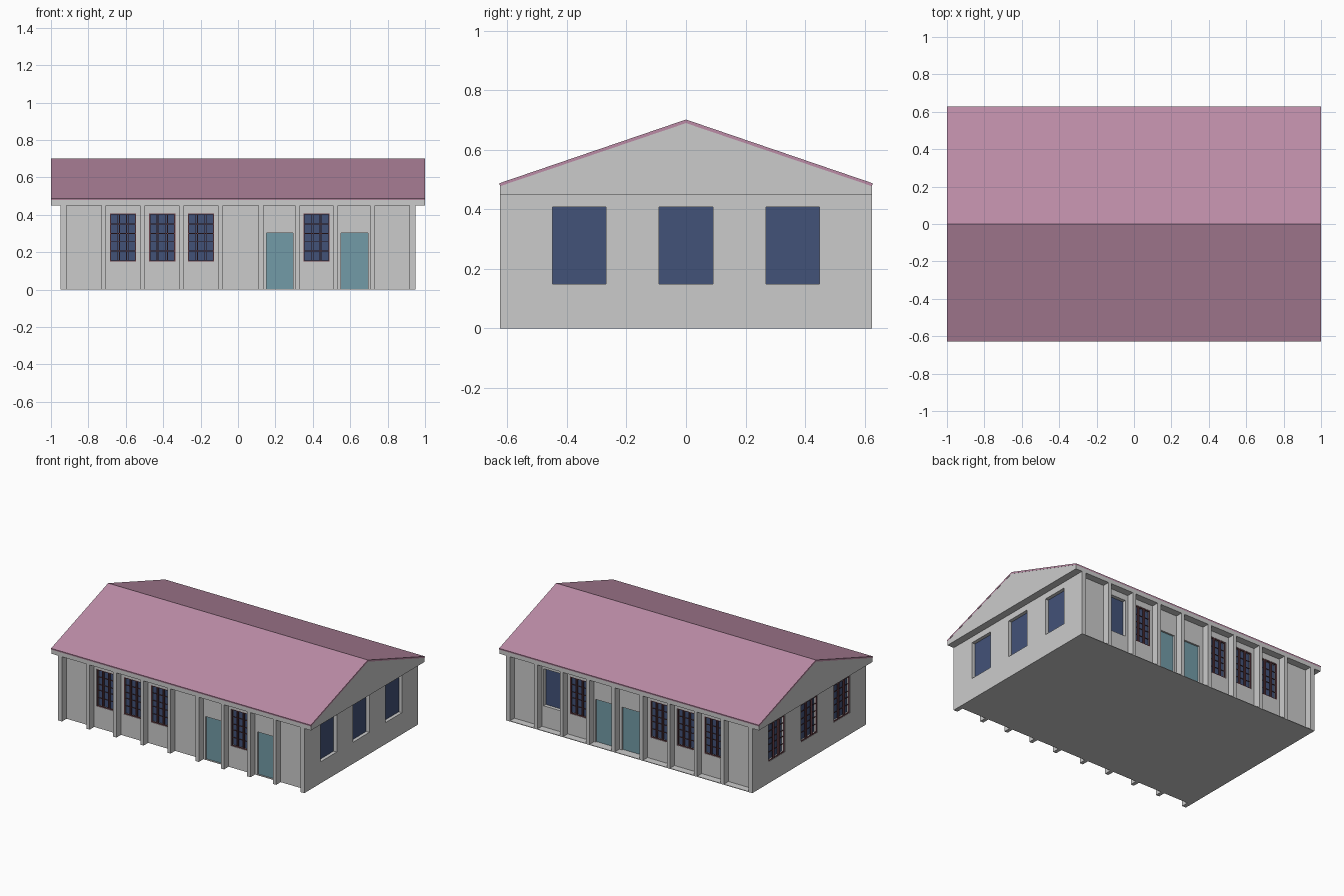
import bpy, bmesh

if "Cube" in bpy.data.objects:
    bpy.data.objects.remove(bpy.data.objects["Cube"])

WX, WY, EDGE = 0.948, 0.575, 0.625      # wall planes and outer pillar plane
WALL_H, SILL, HEAD, DOOR_H = 0.45, 0.15, 0.408, 0.302
RECESS = 0.028


def material(name, rgb):
    m = bpy.data.materials.new(name)
    m.diffuse_color = (*rgb, 1)
    m.use_nodes = True
    m.node_tree.nodes["Principled BSDF"].inputs["Base Color"].default_value = m.diffuse_color
    return m


PINK = material("roof_pink", (0.50, 0.26, 0.38))
NAVY = material("glass_navy", (0.055, 0.085, 0.19))
TEAL = material("door_teal", (0.17, 0.33, 0.39))
RUST = material("grille_red", (0.16, 0.06, 0.075))


def boxes(name, items, mat=None):
    """One object made of axis-aligned boxes (x0, x1, y0, y1, z0, z1)."""
    bm = bmesh.new()
    for x0, x1, y0, y1, z0, z1 in items:
        vs = bmesh.ops.create_cube(bm, size=1)["verts"]
        for v in vs:
            v.co.x = x1 if v.co.x > 0 else x0
            v.co.y = y1 if v.co.y > 0 else y0
            v.co.z = z1 if v.co.z > 0 else z0
    return finish(name, bm, mat)


def finish(name, bm, mat=None):
    bmesh.ops.recalc_face_normals(bm, faces=bm.faces)
    me = bpy.data.meshes.new(name)
    bm.to_mesh(me)
    bm.free()
    ob = bpy.data.objects.new(name, me)
    bpy.context.collection.objects.link(ob)
    if mat:
        me.materials.append(mat)
    return ob


def prism(name, profile, half, mat=None):
    """Extrude a (y, z) profile along x from -half to half."""
    bm = bmesh.new()
    f = bm.faces.new([bm.verts.new((-half, y, z)) for y, z in profile])
    ext = bmesh.ops.extrude_face_region(bm, geom=[f])["geom"]
    for v in ext:
        if isinstance(v, bmesh.types.BMVert):
            v.co.x = half
    return finish(name, bm, mat)


def on_wall(side, u0, u1, z0, z1, d0, d1):
    """Box at u along a wall, d measured outwards from the wall plane."""
    sign = 1 if side in ("back", "right") else -1
    base = WX if side in ("right", "left") else WY
    a, b = sorted((sign * (base + d0), sign * (base + d1)))
    if side in ("right", "left"):
        return (a, b, u0, u1, z0, z1)
    return (u0, u1, a, b, z0, z1)


def grille(side, c, hw):
    """Frame, paired uprights and cross rails in front of a pane."""
    t, lo, hi = 0.006, SILL, HEAD
    d0, d1 = -0.010, -0.002
    out = [on_wall(side, c - hw, c - hw + t, lo, hi, d0, d1),
           on_wall(side, c + hw - t, c + hw, lo, hi, d0, d1),
           on_wall(side, c - hw + t, c + hw - t, lo, lo + t, d0, d1),
           on_wall(side, c - hw + t, c + hw - t, hi - t, hi, d0, d1)]
    for k in (-0.40, -0.26, 0.26, 0.40):
        u = c + k * hw
        out.append(on_wall(side, u - 0.002, u + 0.002, lo + t, hi - t, d0, d1))
    for k in (0.22, 0.42, 0.58, 0.78):
        z = lo + (hi - lo) * k
        out.append(on_wall(side, c - hw + t, c + hw - t, z - 0.002, z + 0.002,
                           d0 - 0.004, d0))
    return out


# Openings: (side, centre, half width, kind)
openings = [("front", c, 0.07, "grille") for c in (-0.615, -0.405, -0.198, 0.42)]
openings += [("front", c, 0.071, "door") for c in (0.223, 0.623)]
openings += [("back", c, 0.07, "grille") for c in (-0.615, -0.405, -0.198, 0.42)]
openings += [("back", c, 0.071, "door") for c in (0.02, 0.223)]
openings += [("back", 0.623, 0.07, "plain")]
for c in (-0.358, 0, 0.358):
    openings += [("right", c, 0.09, "plain"), ("left", c, 0.09, "grille")]

cuts, panes, doors, bars = [], [], [], []
for side, c, hw, kind in openings:
    if kind == "door":
        cuts.append(on_wall(side, c - hw, c + hw, 0.003, DOOR_H, -RECESS, 0.02))
        doors.append(on_wall(side, c - hw, c + hw, 0.003, DOOR_H, -RECESS, -0.012))
        continue
    cuts.append(on_wall(side, c - hw, c + hw, SILL, HEAD, -RECESS, 0.02))
    panes.append(on_wall(side, c - hw, c + hw, SILL, HEAD, -RECESS, -RECESS + 0.004))
    if kind == "grille":
        bars += grille(side, c, hw)

# Wall block with recessed openings
walls = boxes("walls", [(-WX, WX, -WY, WY, 0, WALL_H)])
cutter = boxes("opening_cutter", cuts)
cutter.hide_render = True
mod = walls.modifiers.new("openings", "BOOLEAN")
mod.operation, mod.solver, mod.object = "DIFFERENCE", "EXACT", cutter
bpy.context.view_layer.update()
dg = bpy.context.evaluated_depsgraph_get()
cut_mesh = bpy.data.meshes.new_from_object(walls.evaluated_get(dg))
walls.modifiers.clear()
walls.data = cut_mesh
bpy.data.objects.remove(cutter)

boxes("window_panes", panes, NAVY)
boxes("doors", doors, TEAL)
boxes("window_grilles", bars, RUST)

# Pillars between the bays, front and back
xs = (-0.717, -0.511, -0.302, -0.094, 0.123, 0.318, 0.521, 0.719)
spans = [(x - 0.0125, x + 0.0125) for x in xs]
spans += [(-WX, -WX + 0.03), (WX - 0.03, WX)]
for side in ("front", "back"):
    boxes(side + "_pillars", [on_wall(side, a, b, 0, WALL_H, 0, EDGE - WY)
                              for a, b in spans])

# Thin floor ledge along the back
boxes("back_ledge", [(-WX, WX, WY, EDGE, 0, 0.004)])

# Gable block and roof sheet
prism("gable_block", [(-EDGE, 0.45), (EDGE, 0.45), (EDGE, 0.478),
                      (0, 0.69), (-EDGE, 0.478)], 0.999)
prism("roof", [(-EDGE, 0.478), (0, 0.69), (EDGE, 0.478),
               (EDGE + 0.002, 0.488), (0, 0.702), (-EDGE - 0.002, 0.488)], 1.0, PINK)
